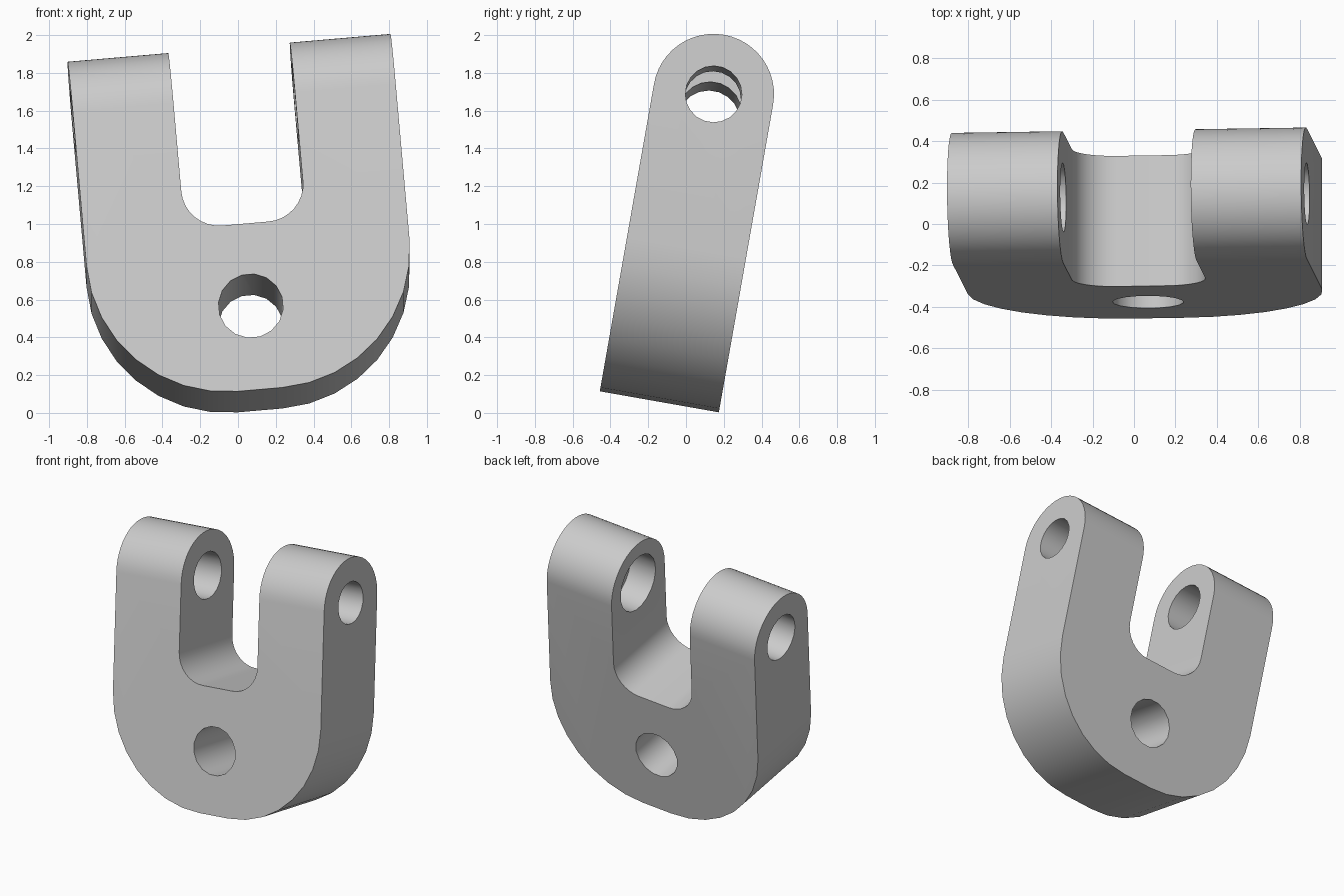
import bpy, bmesh, math
from mathutils import Matrix

cube = bpy.data.objects.get("Cube")
if cube:
    bpy.data.objects.remove(cube, do_unlink=True)

HALF_W = 0.858      # half width across both arms
HALF_T = 0.32       # half thickness, also the arm end radius
GAP = 0.323         # half width of the slot
SLOT_Z = -0.68      # slot floor, measured from the pin axis
BASE_Z = -1.575     # underside, measured from the pin axis


def arc(cx, cz, r, start, end, steps):
    angles = [math.radians(start + (end - start) * i / steps) for i in range(steps + 1)]
    return [(cx + r * math.cos(a), cz + r * math.sin(a)) for a in angles]


def circle(cx, cz, r, sides):
    half_step = 180 / sides
    return arc(cx, cz, r, half_step, 360 - half_step, sides - 1)


def prism(name, outline, axis, low, high):
    """Closed solid from an outline swept along x or y."""
    bm = bmesh.new()
    rings = []
    for d in (low, high):
        points = [(d, a, b) if axis == "X" else (a, d, b) for a, b in outline]
        rings.append([bm.verts.new(p) for p in points])
        bm.faces.new(rings[-1])
    first, last = rings
    for i in range(len(outline)):
        bm.faces.new((first[i - 1], first[i], last[i], last[i - 1]))
    bmesh.ops.recalc_face_normals(bm, faces=bm.faces[:])
    mesh = bpy.data.meshes.new(name)
    bm.to_mesh(mesh)
    bm.free()
    obj = bpy.data.objects.new(name, mesh)
    bpy.context.collection.objects.link(obj)
    return obj


def cut(body, cutter, operation="DIFFERENCE"):
    """Apply a boolean and discard its cutter."""
    mod = body.modifiers.new(cutter.name, "BOOLEAN")
    mod.object, mod.operation, mod.solver = cutter, operation, "EXACT"
    bpy.context.view_layer.update()
    bpy.context.view_layer.objects.active = body
    bpy.ops.object.modifier_apply(modifier=mod.name)
    bpy.data.objects.remove(cutter, do_unlink=True)


# U-shaped body: right half outline, mirrored to the left
R, r = 0.74, 0.2
half = arc(HALF_W - R, BASE_Z + R, R, -90, 0, 8)
half += [(HALF_W, HALF_T + 0.1), (GAP, HALF_T + 0.1)]
half += arc(GAP - r, SLOT_Z + r, r, 0, -90, 8)
outline = half + [(-x, z) for x, z in reversed(half)]
body = prism("clevis_body", outline, "Y", -0.5, 0.5)

# Trim to thickness with rounded arm ends
stadium = arc(0, 0, HALF_T, 0, 180, 24) + [(-HALF_T, -2), (HALF_T, -2)]
cut(body, prism("side_shape", stadium, "X", -1, 1), "INTERSECT")

# Pin holes, with a counterbore inside the left arm
cut(body, prism("left_pin_hole", circle(0, 0, 0.15, 20), "X", 0.1, 1))
cut(body, prism("left_counterbore", circle(0, 0, 0.21, 20), "X", 0.05, 0.53))
cut(body, prism("right_pin_hole", circle(0, 0, 0.167, 20), "X", -1, -0.1))

# Mounting hole through the base
cut(body, prism("mounting_hole", circle(-0.01, -1.123, 0.172, 16), "Y", -1, 1))

# Lean the part back and to one side
tilt = Matrix.Rotation(math.radians(-10), 4, "X") @ Matrix.Rotation(math.radians(-5), 4, "Y")
body.data.transform(Matrix.Translation((-0.02, 0.133, 1.614)) @ tilt)

# Plain grey finish
grey = bpy.data.materials.new("plain_grey")
grey.use_nodes = True
colour = (0.6, 0.6, 0.6, 1)
grey.diffuse_color = colour
grey.node_tree.nodes["Principled BSDF"].inputs["Base Color"].default_value = colour
body.data.materials.clear()
body.data.materials.append(grey)

# Smooth curved faces, keep edges sharp
bpy.ops.object.select_all(action="DESELECT")
body.select_set(True)
bpy.context.view_layer.objects.active = body
bpy.ops.object.shade_smooth_by_angle(angle=math.radians(30))
